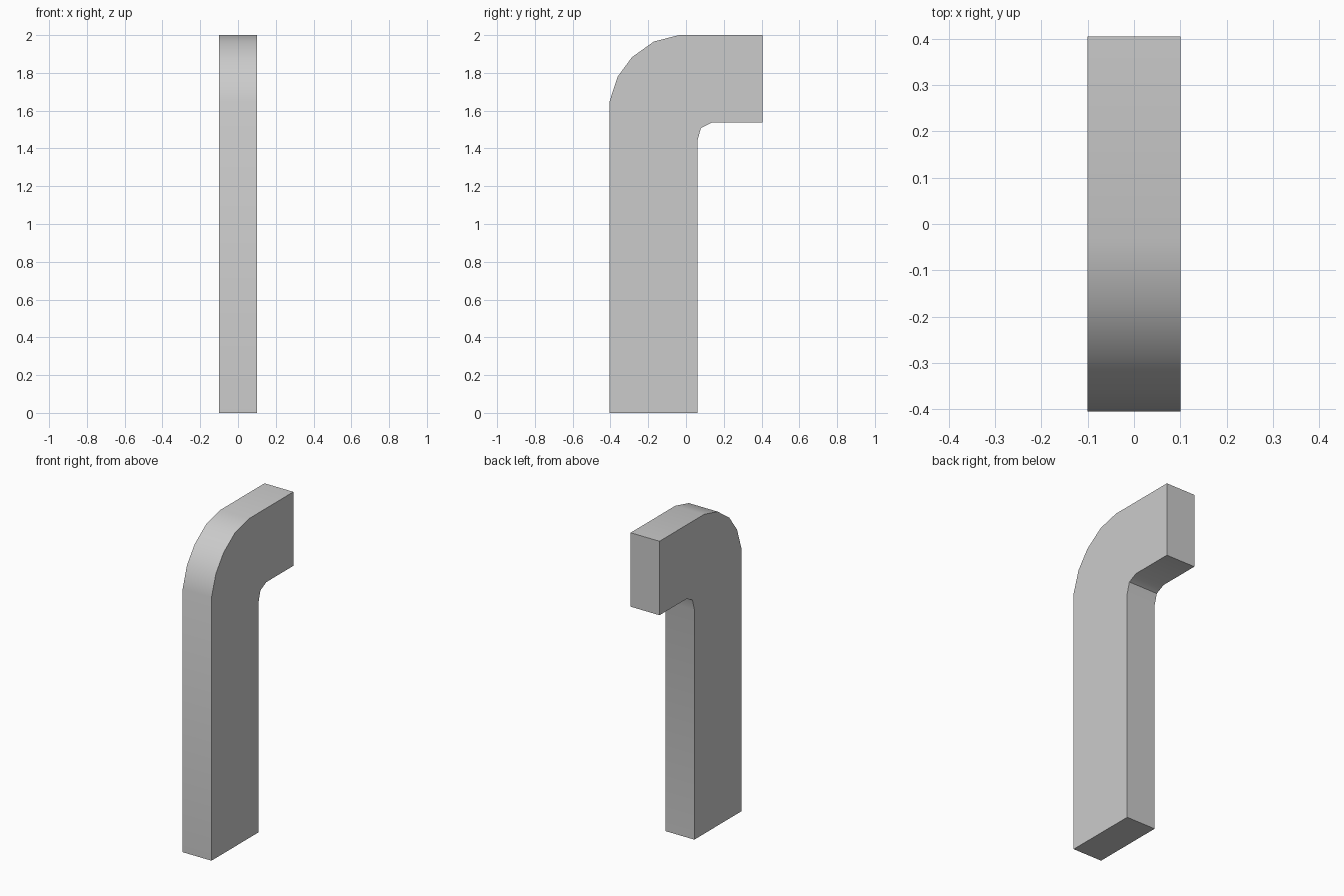
import bpy, bmesh, math

if "Cube" in bpy.data.objects:
    bpy.data.objects.remove(bpy.data.objects["Cube"])

HALF_WIDTH = 0.1

# Side profile (y, z): stem, rounded outer bend, arm, small inner bend
profile = [
    (-0.405, 0.0), (0.06, 0.0),
    (0.06, 1.44), (0.079, 1.508), (0.137, 1.537),
    (0.405, 1.537), (0.405, 2.0),
    (-0.037, 2.0), (-0.17, 1.966), (-0.286, 1.883), (-0.362, 1.78), (-0.405, 1.648),
]

# Extrude the profile across x
bm = bmesh.new()
face = bm.faces.new([bm.verts.new((-HALF_WIDTH, y, z)) for y, z in profile])
result = bmesh.ops.extrude_face_region(bm, geom=[face])
moved = [v for v in result["geom"] if isinstance(v, bmesh.types.BMVert)]
bmesh.ops.translate(bm, verts=moved, vec=(2 * HALF_WIDTH, 0, 0))
bmesh.ops.recalc_face_normals(bm, faces=bm.faces)

mesh = bpy.data.meshes.new("bent_post")
bm.to_mesh(mesh)
bm.free()
post = bpy.data.objects.new("bent_post", mesh)
bpy.context.collection.objects.link(post)

# Smooth bends, sharp corners
bpy.context.view_layer.objects.active = post
post.select_set(True)
bpy.ops.object.shade_smooth_by_angle(angle=math.radians(30))
